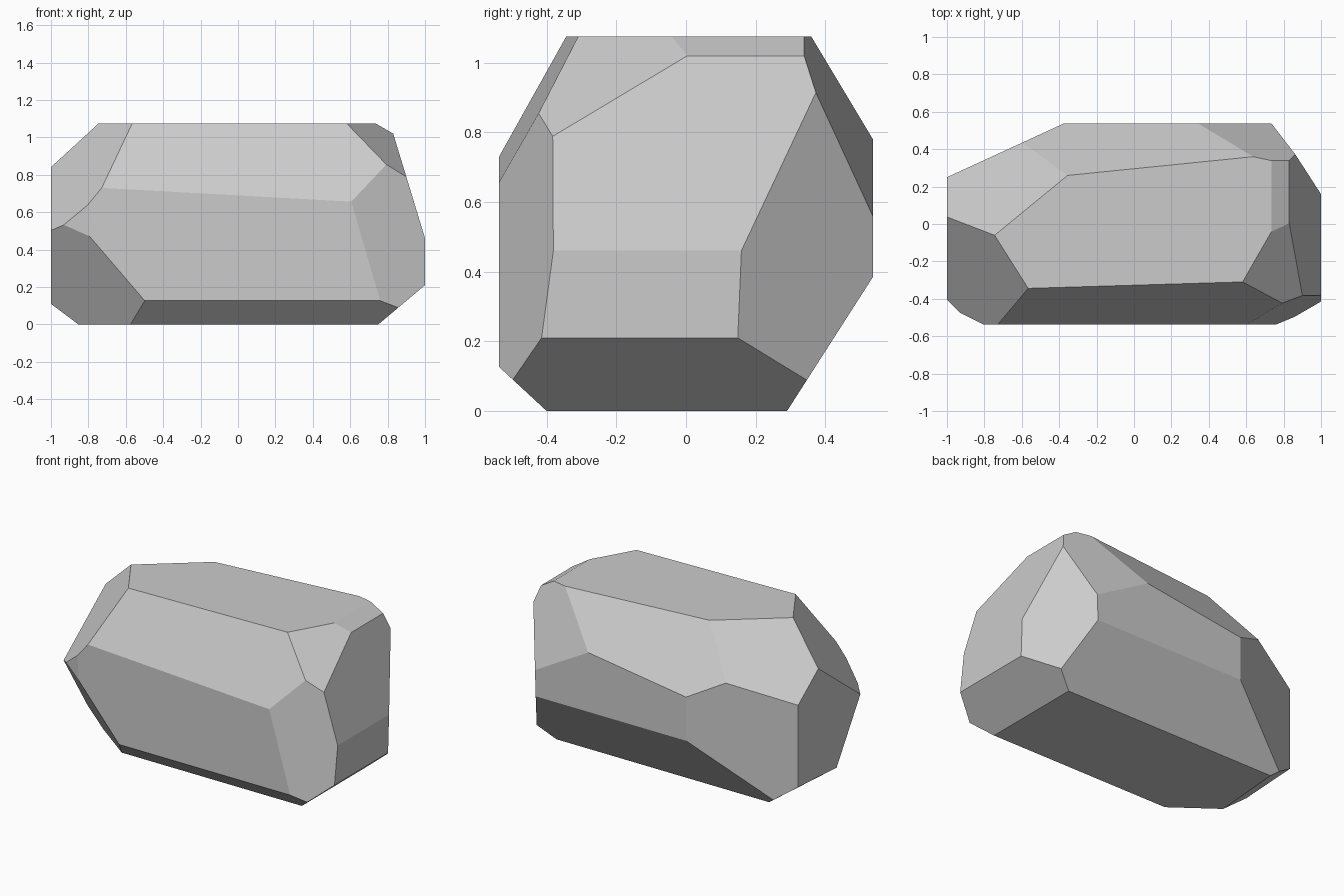
import bpy
import bmesh
from mathutils import Vector

default_cube = bpy.data.objects.get("Cube")
if default_cube:
    bpy.data.objects.remove(default_cube, do_unlink=True)

WIDTH, DEPTH, HEIGHT = 2.0, 1.074, 1.075

# Chipped facets: outward direction and distance, where direction . point = distance
FACETS = {
    "front_slope": ((0.03, -1, 0.545), 0.913),
    "front_right_top_chip": ((1, -0.574, 1.263), 2.116),
    "right_top_bevel": ((0.55, 0, 0.95), 1.4255),
    "right_slope": ((1, 0, 0.304), 1.14),
    "right_under": ((1, 0, -1.19), 0.75),
    "front_right_side": ((1, -2.16, 0.292), 1.957),
    "front_under": ((0, -1, -1.08), 0.4),
    "front_left_under": ((-0.741, -1, -0.635), 0.826),
    "front_left_sliver": ((-1, -2.1, -0.06), 1.894),
    "front_left_slope": ((-1, -0.632, 0.825), 1.67),
    "back_left_slope": ((-0.82, 1, 1.31), 1.959),
    "back_slope": ((-0.101, 1, 0.7), 1.048),
    "back_right_slope": ((0.217, 1, 0.384), 0.911),
    "back_right_side": ((1, 0.709, -0.03), 1.099),
    "back_under": ((0, 1, -0.641), 0.29),
    "back_left_side": ((-0.46, 1, 0), 0.71),
    "left_under": ((-1, 0.08, -1.36), 0.838),
}


def chip(bm, direction, distance):
    """Slice off everything beyond a plane and cap the opening."""
    normal = Vector(direction)
    point = normal * (distance / normal.length_squared)
    bmesh.ops.bisect_plane(
        bm,
        geom=bm.verts[:] + bm.edges[:] + bm.faces[:],
        plane_co=point,
        plane_no=normal.normalized(),
        clear_outer=True,
    )
    rim = [edge for edge in bm.edges if edge.is_boundary]
    if rim:
        bmesh.ops.holes_fill(bm, edges=rim, sides=0)


# Stone block standing on the ground
bm = bmesh.new()
bmesh.ops.create_cube(bm, size=1)
bmesh.ops.scale(bm, vec=(WIDTH, DEPTH, HEIGHT), verts=bm.verts)
bmesh.ops.translate(bm, vec=(0, 0, HEIGHT / 2), verts=bm.verts)

for direction, distance in FACETS.values():
    chip(bm, direction, distance)

bmesh.ops.recalc_face_normals(bm, faces=bm.faces)
mesh = bpy.data.meshes.new("rock")
bm.to_mesh(mesh)
bm.free()

# Plain grey stone, flat shaded
stone = bpy.data.materials.new("stone_grey")
stone.use_nodes = True
colour = (0.6, 0.6, 0.6, 1)
stone.diffuse_color = colour
stone.node_tree.nodes["Principled BSDF"].inputs["Base Color"].default_value = colour
mesh.materials.append(stone)

rock = bpy.data.objects.new("rock", mesh)
bpy.context.collection.objects.link(rock)
